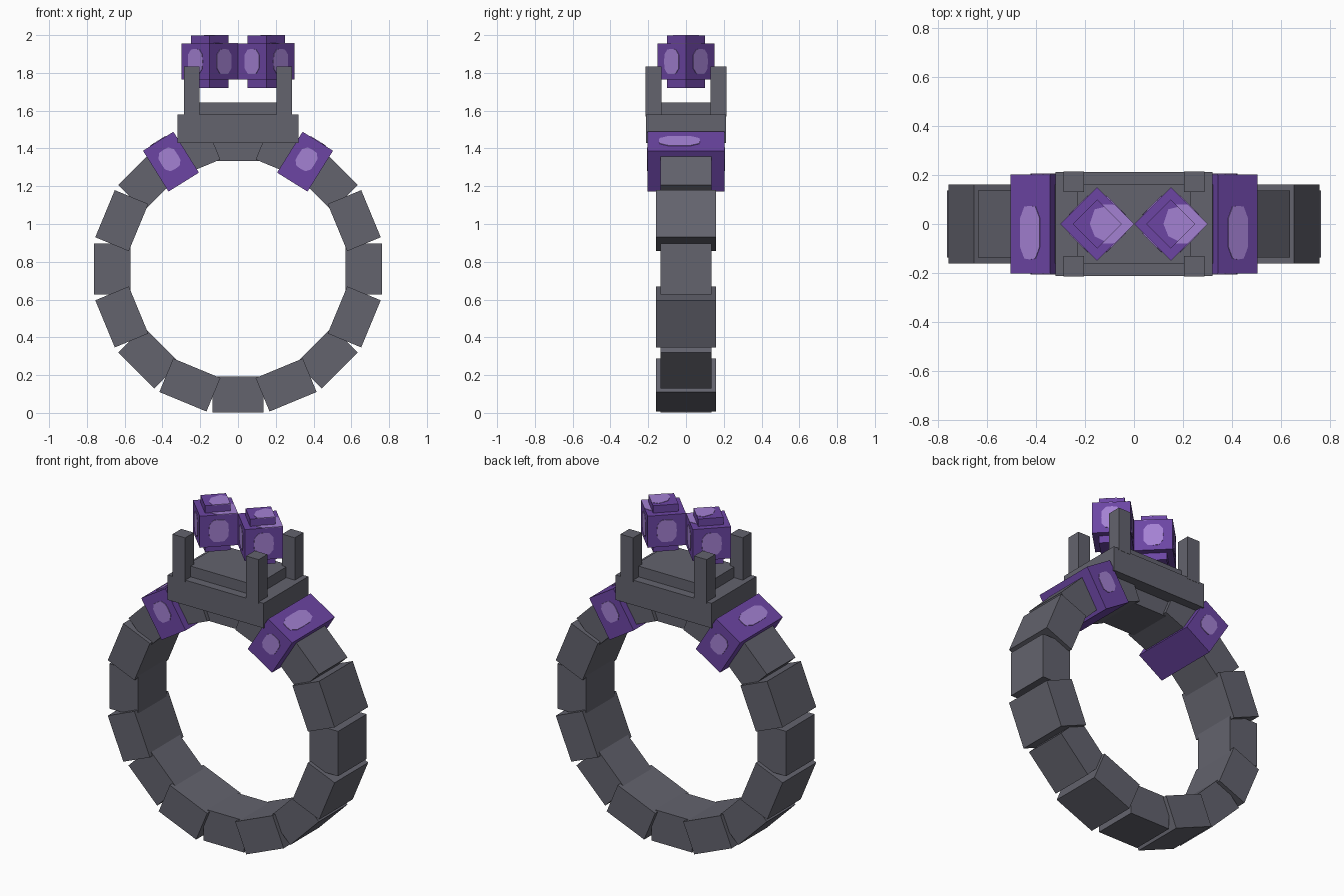
import bpy
import bmesh
from math import radians, cos, sin, pi
from mathutils import Matrix, Vector

cube = bpy.data.objects.get("Cube")
if cube:
    bpy.data.objects.remove(cube, do_unlink=True)


def material(name, rgb):
    m = bpy.data.materials.new(name)
    m.use_nodes = True
    m.diffuse_color = (*rgb, 1)
    m.node_tree.nodes["Principled BSDF"].inputs["Base Color"].default_value = (*rgb, 1)
    return m


METAL = material("dark grey metal", (0.125, 0.125, 0.155))
PURPLE = material("deep purple", (0.15, 0.06, 0.37))
LIGHT = material("light purple", (0.37, 0.22, 0.65))


def finish(name, bm, mat, matrix):
    bmesh.ops.recalc_face_normals(bm, faces=bm.faces)
    mesh = bpy.data.meshes.new(name)
    bm.to_mesh(mesh)
    bm.free()
    mesh.materials.append(mat)
    ob = bpy.data.objects.new(name, mesh)
    ob.matrix_world = matrix
    bpy.context.collection.objects.link(ob)
    return ob


def box(name, size, matrix, mat):
    bm = bmesh.new()
    bmesh.ops.create_cube(bm, size=1)
    bmesh.ops.scale(bm, vec=size, verts=bm.verts)
    return finish(name, bm, mat, matrix)


def plate(name, points, matrix):
    """Thin light plate lying on the local XY plane."""
    bm = bmesh.new()
    face = bm.faces.new([bm.verts.new((x, y, 0)) for x, y in points])
    top = bmesh.ops.extrude_face_region(bm, geom=[face])["geom"]
    verts = [v for v in top if isinstance(v, bmesh.types.BMVert)]
    bmesh.ops.translate(bm, vec=(0, 0, 0.004), verts=verts)
    return finish(name, bm, LIGHT, matrix)


def blob(width, height):
    """Slightly uneven oval outline."""
    return [(width / 2 * cos(a) * s, height / 2 * sin(a) * s)
            for i in range(12)
            for a, s in [(i * pi / 6, 1.06 if i % 3 else 0.95)]]


def move(x, y, z):
    return Matrix.Translation((x, y, z))


def turn(degrees, axis):
    return Matrix.Rotation(radians(degrees), 4, axis)


# Band: sixteen blocks, every second one wider
for i in range(16):
    depth = 0.32 if i % 2 else 0.272
    box(f"band_block_{i + 1}", (0.192, depth, 0.27),
        move(0, 0, 0.763) @ turn(-22.5 * i, "Y") @ move(0.666, 0, 0), METAL)

# Setting: base, raised bed and four corner prongs
box("setting_base", (0.64, 0.424, 0.15), move(0, 0, 1.505), METAL)
box("setting_bed", (0.46, 0.32, 0.075), move(0, 0, 1.607), METAL)
for x in (-1, 1):
    for y in (-1, 1):
        box("corner_prong", (0.084, 0.083, 0.265),
            move(x * 0.245, y * 0.172, 1.7025), METAL)

# Shoulder stones, tilted outwards, with light patches
for side, name in ((-1, "right"), (1, "left")):
    frame = move(side * 0.355, 0, 1.33) @ turn(side * 32, "Y")
    box(f"{name}_shoulder_stone", (0.19, 0.405, 0.255), frame, PURPLE)
    plate(f"{name}_shoulder_top_patch", blob(0.1, 0.23),
          frame @ move(0, -0.035, 0.127))
    for facing in (0, 180):
        plate(f"{name}_shoulder_face_patch", blob(0.105, 0.125),
              frame @ turn(facing, "Z") @ move(0, -0.202, 0.015) @ turn(90, "X"))

# Paired crown stones: turned cube with a taller, narrower core
for side, name in ((-1, "right"), (1, "left")):
    centre = move(side * 0.15, 0, 1.86)
    box(f"{name}_crown_stone", (0.212, 0.212, 0.19), centre @ turn(45, "Z"), PURPLE)
    box(f"{name}_crown_core", (0.141, 0.141, 0.278), centre @ turn(45, "Z"), PURPLE)
    for k in range(4):
        plate(f"{name}_crown_side_patch", blob(0.115, 0.14),
              centre @ turn(45 + 90 * k, "Z") @ move(0, -0.105, 0) @ turn(90, "X"))
    plate(f"{name}_crown_top_patch",
          [(0.1, 0), (0.03, 0.07), (-0.01, 0.06), (-0.03, 0), (-0.01, -0.05), (0.03, -0.07)],
          centre @ move(0, 0, 0.137))
    plate(f"{name}_crown_ledge_patch",
          [(0.15, 0), (0.07, 0.08), (0.02, 0.08), (0.02, -0.08), (0.07, -0.08)],
          centre @ move(0, 0, 0.093))
